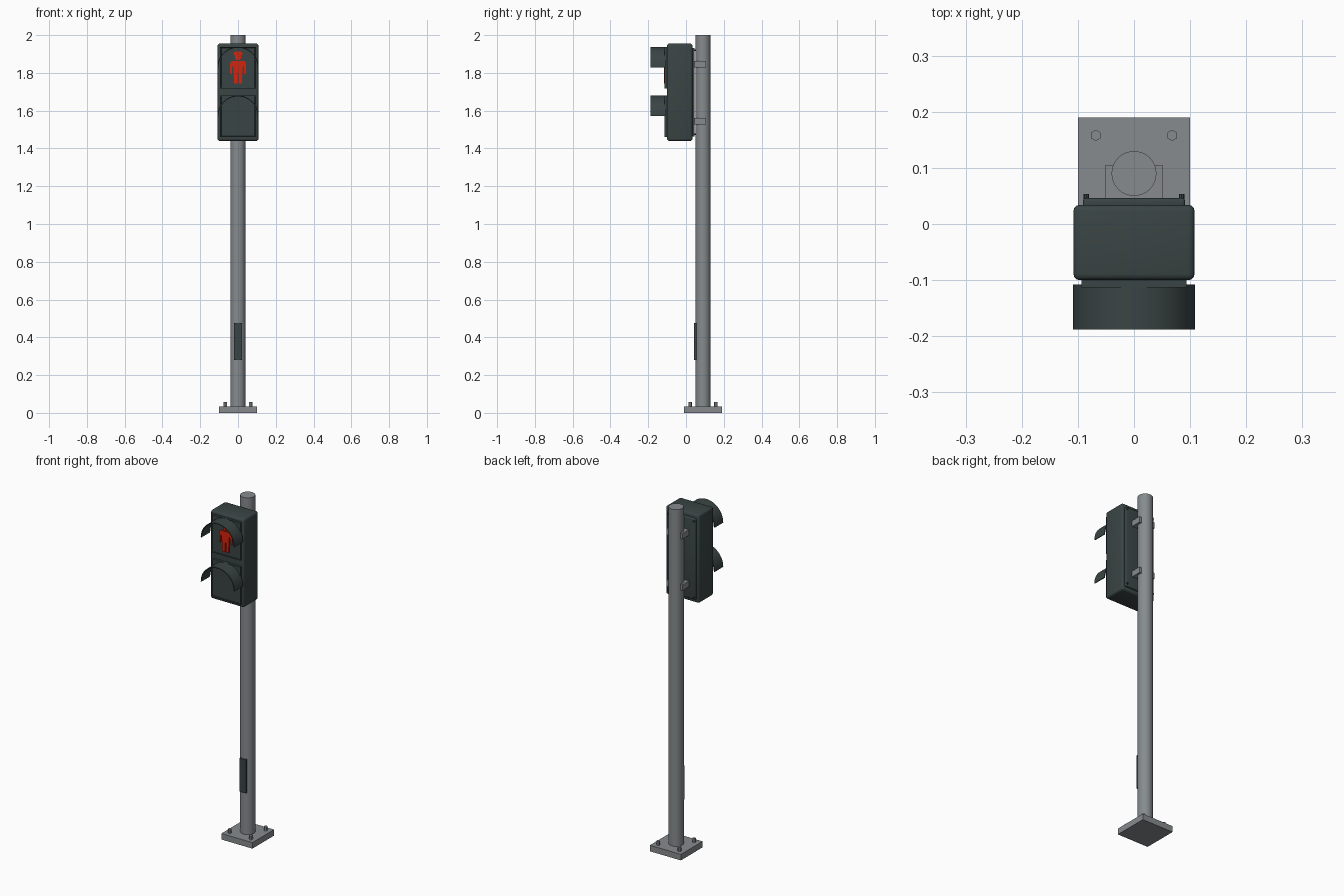
import bpy, bmesh, math
from mathutils import Matrix

if "Cube" in bpy.data.objects:
    bpy.data.objects.remove(bpy.data.objects["Cube"])


def material(name, rgb):
    m = bpy.data.materials.new(name)
    m.diffuse_color = (*rgb, 1)
    m.use_nodes = True
    m.node_tree.nodes["Principled BSDF"].inputs["Base Color"].default_value = m.diffuse_color
    return m


STEEL = material("grey steel", (0.24, 0.26, 0.268))
DARK = material("dark green grey", (0.042, 0.058, 0.058))
RED = material("signal red", (0.65, 0.018, 0.004))


def finish(bm, name, mat, smooth=False):
    bmesh.ops.recalc_face_normals(bm, faces=bm.faces)
    me = bpy.data.meshes.new(name)
    bm.to_mesh(me)
    bm.free()
    me.materials.append(mat)
    ob = bpy.data.objects.new(name, me)
    bpy.context.collection.objects.link(ob)
    if smooth:
        bpy.ops.object.select_all(action='DESELECT')
        bpy.context.view_layer.objects.active = ob
        ob.select_set(True)
        bpy.ops.object.shade_smooth_by_angle(angle=math.radians(35))
    return ob


def box(name, x, y, z, mat, bevel=0):
    """Box from (min, max) ranges with optional rounded edges."""
    bm = bmesh.new()
    bmesh.ops.create_cube(bm, size=1)
    for v in bm.verts:
        for i, r in enumerate((x, y, z)):
            v.co[i] = r[0] if v.co[i] < 0 else r[1]
    if bevel:
        bmesh.ops.bevel(bm, geom=bm.edges[:], offset=bevel, segments=3,
                        profile=0.5, affect='EDGES')
    return finish(bm, name, mat, bool(bevel))


def cylinder(name, centre, radius, depth, sides, mat, axis='Z'):
    bm = bmesh.new()
    rot = Matrix.Rotation(math.pi / 2, 4, 'X') if axis == 'Y' else Matrix()
    bmesh.ops.create_cone(bm, cap_ends=True, segments=sides, radius1=radius,
                          radius2=radius, depth=depth,
                          matrix=Matrix.Translation(centre) @ rot)
    return finish(bm, name, mat, sides > 8)


def extrude_xz(name, outline, y0, y1, mat, smooth=False):
    """Extrude an x-z outline along y."""
    bm = bmesh.new()
    face = bm.faces.new([bm.verts.new((x, y0, z)) for x, z in outline])
    new = bmesh.ops.extrude_face_region(bm, geom=[face])['geom']
    for v in new:
        if isinstance(v, bmesh.types.BMVert):
            v.co.y = y1
    return finish(bm, name, mat, smooth)


# Pole, base plate and anchor bolts
cylinder("pole", (0, 0.09, 1.01), 0.04, 1.98, 32, STEEL)
box("base_plate", (-0.1, 0.1), (-0.01, 0.19), (0, 0.035), STEEL)
for x in (-0.068, 0.068):
    for y in (0.022, 0.158):
        cylinder("anchor_bolt", (x, y, 0.044), 0.01, 0.028, 6, STEEL)

# Service hatch low on the pole
box("service_hatch", (-0.02, 0.02), (0.043, 0.07), (0.28, 0.475), DARK)

# Clamps that hold the housing on the pole
for z in (1.845, 1.545):
    box("pole_clamp", (-0.051, 0.051), (0.038, 0.105), (z - 0.017, z + 0.017), STEEL)

# Signal housing and back cover with screws
box("housing", (-0.108, 0.108), (-0.1, 0.034), (1.44, 1.955), DARK, 0.011)
box("back_cover", (-0.091, 0.091), (0.028, 0.046), (1.462, 1.933), DARK, 0.005)
for x in (-0.085, 0.085):
    for z in (1.475, 1.92):
        cylinder("cover_screw", (x, 0.047, z), 0.005, 0.013, 8, DARK, 'Y')


def lamp_door(z0, z1):
    """Door with a shallow recessed lens panel."""
    bm = bmesh.new()
    bmesh.ops.create_cube(bm, size=1)
    for v in bm.verts:
        v.co.x *= 0.188
        v.co.y = -0.113 if v.co.y < 0 else -0.09
        v.co.z = z0 if v.co.z < 0 else z1
    bm.normal_update()
    front = [f for f in bm.faces if f.normal.y < -0.9]
    bmesh.ops.inset_region(bm, faces=front, thickness=0.006)
    bmesh.ops.inset_region(bm, faces=front, thickness=0.002, depth=-0.003)
    finish(bm, "lamp_door", DARK)


def visor(zc):
    """Half-round hood."""
    n = 24
    arc = [(math.cos(math.pi * i / n), math.sin(math.pi * i / n)) for i in range(n + 1)]
    ring = [(0.109 * c, zc + 0.109 * s) for c, s in arc]
    ring += [(0.104 * c, zc + 0.104 * s) for c, s in reversed(arc)]
    extrude_xz("visor", ring, -0.188, -0.108, DARK, True)


for z0, z1 in ((1.718, 1.938), (1.46, 1.68)):
    lamp_door(z0, z1)
    visor(z1 - 0.109)

# Red standing figure: mirrored body outline and head
half = [(0.030, 1.864), (0.038, 1.858), (0.042, 1.845), (0.042, 1.795),
        (0.033, 1.795), (0.031, 1.835), (0.024, 1.835), (0.021, 1.744),
        (0.003, 1.744), (0.003, 1.798)]
body = half + [(-x, z) for x, z in reversed(half)]
extrude_xz("standing_figure_body", body, -0.117, -0.109, RED)
head = [(0.010, 1.869), (0.015, 1.876), (0.016, 1.890), (0.024, 1.898),
        (0.024, 1.907), (0.012, 1.914)]
head += [(-x, z) for x, z in reversed(head)]
extrude_xz("standing_figure_head", head, -0.117, -0.109, RED)
